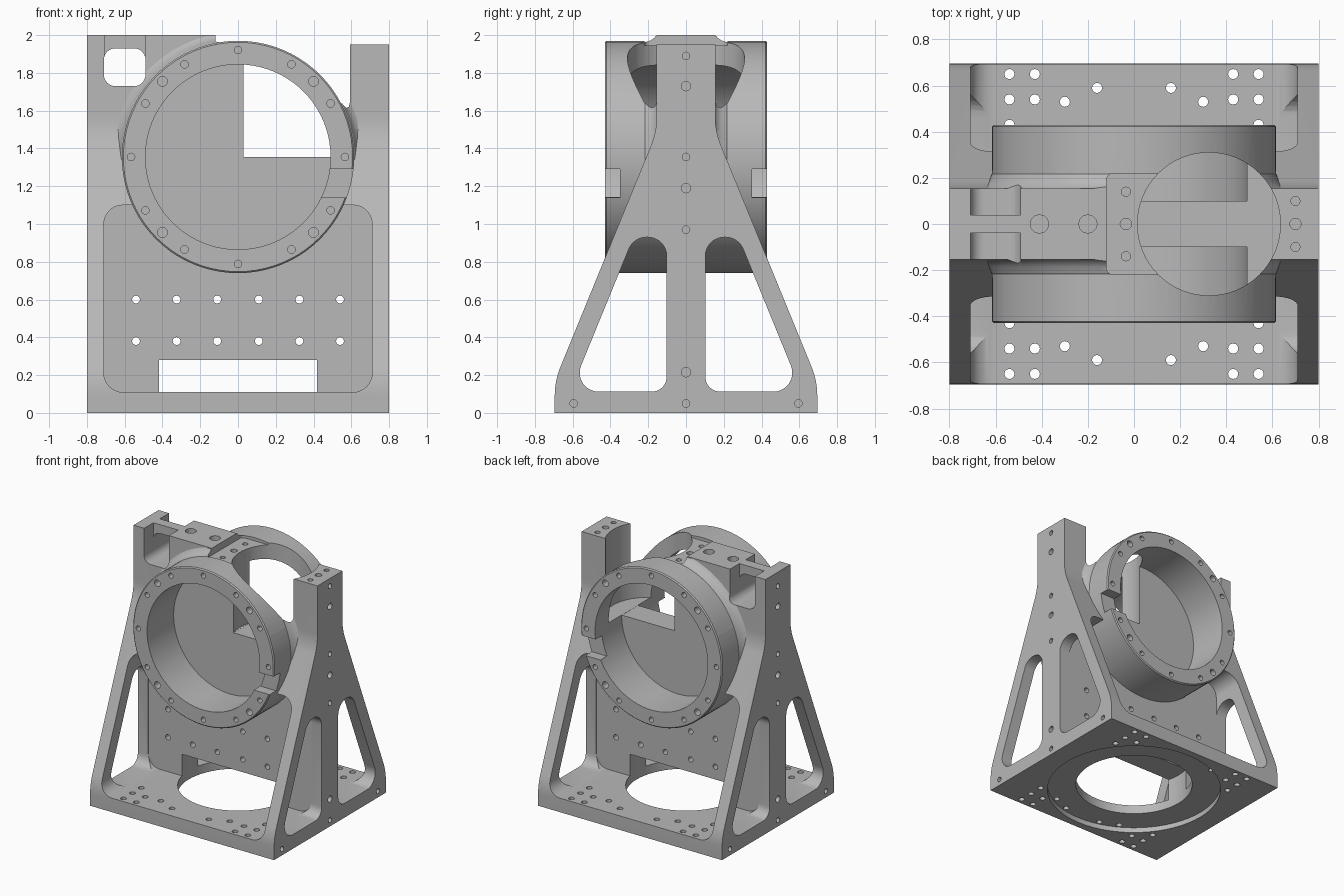
import bpy, bmesh, math
from mathutils import Vector

old = bpy.data.objects.get("Cube")
if old:
    bpy.data.objects.remove(old, do_unlink=True)

grey = bpy.data.materials.new("machined_grey")
grey.use_nodes = True
grey.diffuse_color = (0.48, 0.48, 0.48, 1)
grey.node_tree.nodes["Principled BSDF"].inputs["Base Color"].default_value = (0.48, 0.48, 0.48, 1)

DRUM_Z = 1.355
AXES = {"x": lambda u, v, d: (d, u, v), "y": lambda u, v, d: (u, d, v), "z": lambda u, v, d: (u, v, d)}


def rounded(corners, steps=8):
    """Polygon from (u, v, radius) corners, each filleted."""
    out = []
    for i, (u, v, r) in enumerate(corners):
        p = Vector((u, v))
        if r == 0:
            out.append(p)
            continue
        a = (Vector(corners[i - 1][:2]) - p).normalized()
        b = (Vector(corners[(i + 1) % len(corners)][:2]) - p).normalized()
        half = a.angle(b) / 2
        centre = p + (a + b).normalized() * (r / math.sin(half))
        start = p + a * (r / math.tan(half)) - centre
        end = p + b * (r / math.tan(half)) - centre
        sweep = start.angle_signed(end)
        for k in range(steps + 1):
            t = -sweep * k / steps
            c, s = math.cos(t), math.sin(t)
            out.append(centre + Vector((start.x * c - start.y * s, start.x * s + start.y * c)))
    return out


def rect(u0, u1, v0, v1, r=0):
    return rounded([(u0, v0, r), (u1, v0, r), (u1, v1, r), (u0, v1, r)])


def circle(u, v, r, n=16):
    return [(u + r * math.cos(2 * math.pi * k / n), v + r * math.sin(2 * math.pi * k / n)) for k in range(n)]


def finish(name, bm):
    bmesh.ops.recalc_face_normals(bm, faces=bm.faces)
    mesh = bpy.data.meshes.new(name)
    bm.to_mesh(mesh)
    bm.free()
    mesh.materials.append(grey)
    ob = bpy.data.objects.new(name, mesh)
    bpy.context.collection.objects.link(ob)
    return ob


def prisms(name, parts):
    """Extrude (polygon, axis, low, high) parts into one object."""
    bm = bmesh.new()
    for poly, axis, lo, hi in parts:
        f = AXES[axis]
        ends = [[bm.verts.new(f(u, v, d)) for u, v in poly] for d in (lo, hi)]
        bm.faces.new(ends[0])
        bm.faces.new(ends[1])
        n = len(poly)
        for i in range(n):
            j = (i + 1) % n
            bm.faces.new((ends[0][i], ends[0][j], ends[1][j], ends[1][i]))
    return finish(name, bm)


def lathe(name, half_profile, n=80):
    """Turn (radius, y) points, mirrored in y, about the drum axis."""
    profile = [(r, -y) for r, y in half_profile] + half_profile[::-1]
    bm = bmesh.new()
    rings = [[bm.verts.new((u, y, v)) for u, v in circle(0, DRUM_Z, r, n)] for r, y in profile]
    bm.faces.new(rings[0])
    bm.faces.new(rings[-1])
    for a, b in zip(rings, rings[1:]):
        for i in range(n):
            j = (i + 1) % n
            bm.faces.new((a[i], a[j], b[j], b[i]))
    return finish(name, bm)


def combine(target, tool, op="DIFFERENCE"):
    tool.hide_render = True
    mod = target.modifiers.new(op, "BOOLEAN")
    mod.operation, mod.object, mod.solver = op, tool, "EXACT"
    bpy.context.view_layer.update()
    done = bpy.data.meshes.new_from_object(target.evaluated_get(bpy.context.evaluated_depsgraph_get()))
    target.modifiers.clear()
    target.data = done
    bpy.data.objects.remove(tool, do_unlink=True)


def both(poly, axis, lo, hi):
    return [(poly, axis, lo, hi), (poly, axis, -hi, -lo)]


# Flared frame block
side = [(0.695, 0, 0), (0.695, 0.17, 0.4), (0.155, 1.49, 0.4), (0.155, 2, 0)]
outline = rounded(side + [(-y, z, r) for y, z, r in side[::-1]])
frame = prisms("bearing_frame", [(outline, "x", -0.8, 0.8)])

# Open top between beam and column, and lower column top
combine(frame, prisms("top_gap", [(rect(-0.12, 0.45, 1.7, 2.2), "y", -1, 1)]))
combine(frame, prisms("column_trim", [(rect(0.3, 1, 1.95, 2.2), "y", -1, 1)]))

# Blend collar where the drum meets the beam
collar = lathe("collar", [(0.6, 0.23), (0.618, 0.215), (0.63, 0.185), (0.645, 0.165), (0.67, 0.15)])
combine(collar, prisms("collar_trim", [(rect(-1, 1, 1.995, 2.3), "y", -1, 1)]))
combine(frame, collar, "UNION")

# Pockets either side of the central web, and the side windows
combine(frame, prisms("pockets", both(rect(-0.71, 0.71, 0.11, 1.1, 0.1), "y", 0.1, 1)))
window = [(0.102, 0.112, 0.08), (0.612, 0.112, 0.1), (0.277, 0.93, 0.1), (0.102, 0.93, 0.1)]
mirrored = [(-y, z, r) for y, z, r in window[::-1]]
combine(frame, prisms("windows", [(rounded(w), "x", -0.9, 0.9) for w in (window, mirrored)]))

# Cable slot under the bridge at the end of the beam
combine(frame, prisms("slot", [(rect(-0.71, -0.49, 1.73, 1.93, 0.06), "y", -0.22, 0.22)]))
combine(frame, prisms("slot_open", both(rect(-0.708, -0.492, 1.8, 2.2), "y", 0.04, 0.22)))

# Drum with a bore from each side
drum = lathe("drum", [(0.607, 0.43), (0.615, 0.422)])
combine(frame, drum, "UNION")
combine(frame, prisms("bores", both(circle(0, DRUM_Z, 0.49, 80), "y", 0.1, 0.6)))

# Quarter opening in the web, top port and flat pad
arc = [(0.487 * math.cos(math.radians(a)), DRUM_Z + 0.487 * math.sin(math.radians(a))) for a in range(0, 87, 4)]
combine(frame, prisms("quarter", [([(0.03, DRUM_Z)] + arc + [(0.03, DRUM_Z + 0.486)], "y", -0.15, 0.15)]))
combine(frame, prisms("top_port", [(circle(0.325, 0, 0.31, 64), "z", DRUM_Z + 0.001, 2.3)]))
combine(frame, prisms("pad", [(rect(-0.12, 0.13, -0.22, 0.22, 0.03), "z", 1.945, 2.3)]))

# Notches in the drum rims
combine(frame, prisms("rim_notch", both(rect(0.43, 0.8, 1.14, 1.29, 0.02), "y", 0.35, 0.6)))

# Base opening and its shallow seat underneath
combine(frame, prisms("base_hole", [(circle(0, 0, 0.43, 64), "z", -0.2, 0.28)]))
combine(frame, prisms("base_seat", [(circle(0, 0, 0.64, 64), "z", -0.2, 0.04)]))

# Bolt holes
holes = []
for k in range(12):
    a = math.radians(30 * k)
    holes += both(circle(0.566 * math.cos(a), DRUM_Z + 0.566 * math.sin(a), 0.02, 12), "y", 0.37, 0.5)
for sx in (-1, 1):
    for sz in (-1, 1):
        holes += both(circle(0.4 * sx, DRUM_Z + 0.4 * sz, 0.026, 12), "y", 0.37, 0.5)
    for x in (0.11, 0.325, 0.54):
        for z in (0.38, 0.6):
            holes.append((circle(x * sx, z, 0.021, 12), "y", -0.2, 0.2))
    for sy in (-1, 1):
        for x, y in ((0.54, 0.65), (0.43, 0.65), (0.54, 0.54), (0.43, 0.54), (0.54, 0.43), (0.16, 0.59), (0.3, 0.53)):
            holes.append((circle(x * sx, y * sy, 0.022, 12), "z", -0.1, 0.2))
for z, r in ((0.05, 0.02), (0.215, 0.025), (0.97, 0.02), (1.19, 0.025), (DRUM_Z, 0.02), (1.73, 0.025), (1.89, 0.02)):
    holes += both(circle(0, z, r, 12), "x", 0.75, 0.9)
for y in (-0.595, 0.595):
    holes += both(circle(y, 0.05, 0.02, 12), "x", 0.75, 0.9)
for x, y, r in ((0.7, 0, 0.025), (0.7, 0.1, 0.02), (0.7, -0.1, 0.02), (-0.035, 0, 0.025),
                (-0.035, 0.14, 0.02), (-0.035, -0.14, 0.02), (-0.41, 0, 0.04), (-0.2, 0, 0.04)):
    holes.append((circle(x, y, r, 12), "z", 1.9 if x > -0.1 else 1.95, 2.2))
combine(frame, prisms("bolt_holes", holes))

# Smooth curved walls, crisp edges
bpy.ops.object.select_all(action="DESELECT")
frame.select_set(True)
bpy.context.view_layer.objects.active = frame
bpy.ops.object.shade_smooth_by_angle(angle=math.radians(25))
